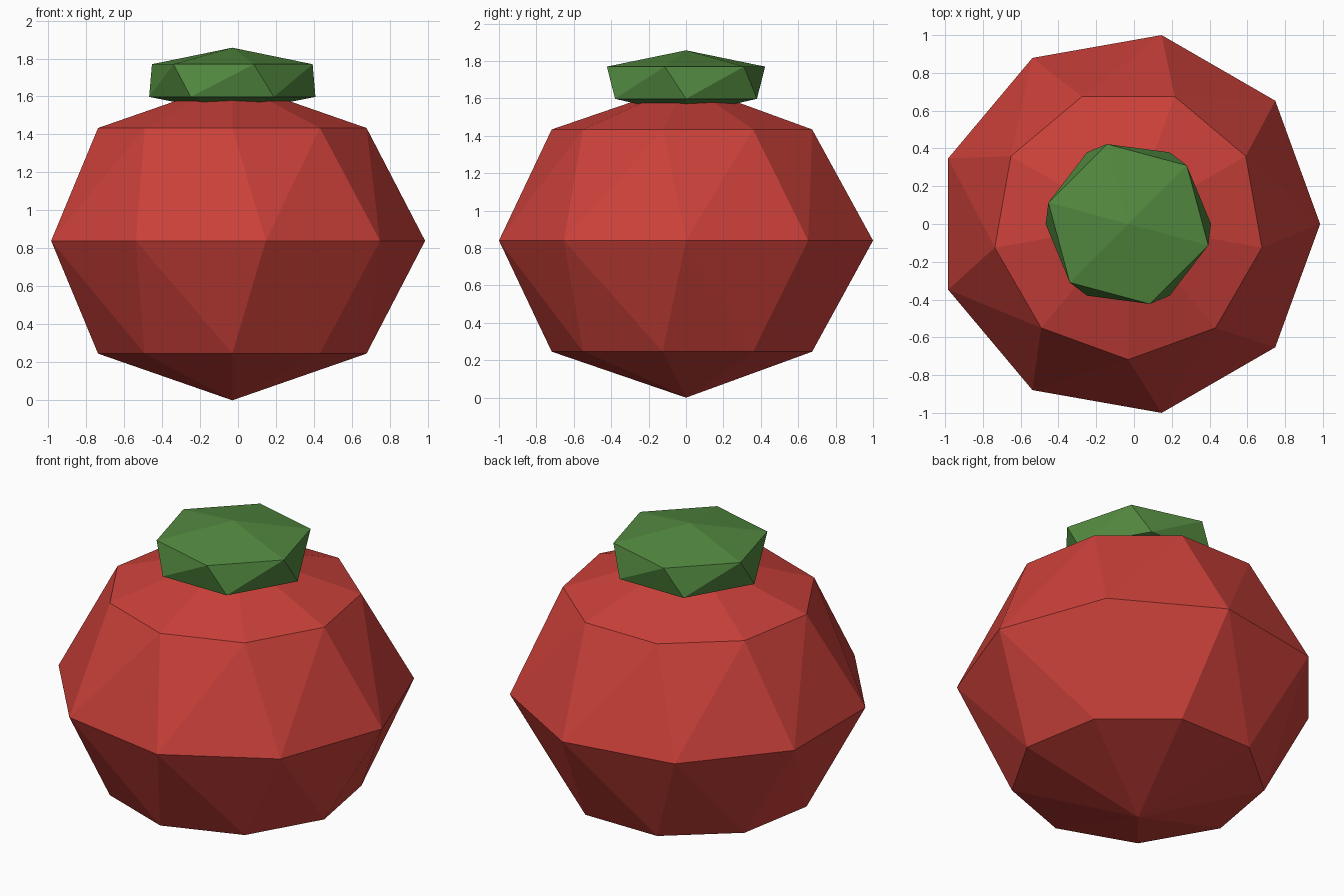
import bpy, bmesh
from math import radians, sin, cos

cube = bpy.data.objects.get("Cube")
if cube:
    bpy.data.objects.remove(cube, do_unlink=True)


def make_material(name, rgb):
    mat = bpy.data.materials.new(name)
    mat.use_nodes = True
    color = (*rgb, 1.0)
    mat.diffuse_color = color
    mat.node_tree.nodes["Principled BSDF"].inputs["Base Color"].default_value = color
    return mat


def faceted_gem(name, sides, rings, bottom, top, center_x, mat):
    """Convex flat-shaded solid: rings of (radius, height, turn) closed by two points."""
    bm = bmesh.new()
    bm.verts.new((0, 0, bottom))
    bm.verts.new((0, 0, top))
    for radius, height, turn in rings:
        for i in range(sides):
            a = radians(turn + 360 * i / sides)
            bm.verts.new((radius * cos(a), radius * sin(a), height))
    bmesh.ops.convex_hull(bm, input=bm.verts[:])
    bmesh.ops.recalc_face_normals(bm, faces=bm.faces[:])
    mesh = bpy.data.meshes.new(name)
    bm.to_mesh(mesh)
    bm.free()
    mesh.materials.append(mat)
    obj = bpy.data.objects.new(name, mesh)
    obj.location.x = center_x
    bpy.context.collection.objects.link(obj)
    return obj


red = make_material("tomato red", (0.60, 0.052, 0.042))
green = make_material("leaf green", (0.085, 0.25, 0.05))
CENTER_X = -0.03

# Fruit body: wide middle ring, matching smaller rings above and below
faceted_gem("fruit_body", 9,
            [(0.718, 0.246, -10), (1.0154, 0.84, 0), (0.718, 1.434, -10)],
            0.0, 1.68, CENTER_X, red)

# Leafy cap: two twisted six-sided rings, sunk into the top of the fruit
faceted_gem("leaf_cap", 6,
            [(0.438, 1.598, 0), (0.438, 1.77, -15)],
            1.51, 1.857, CENTER_X, green)
